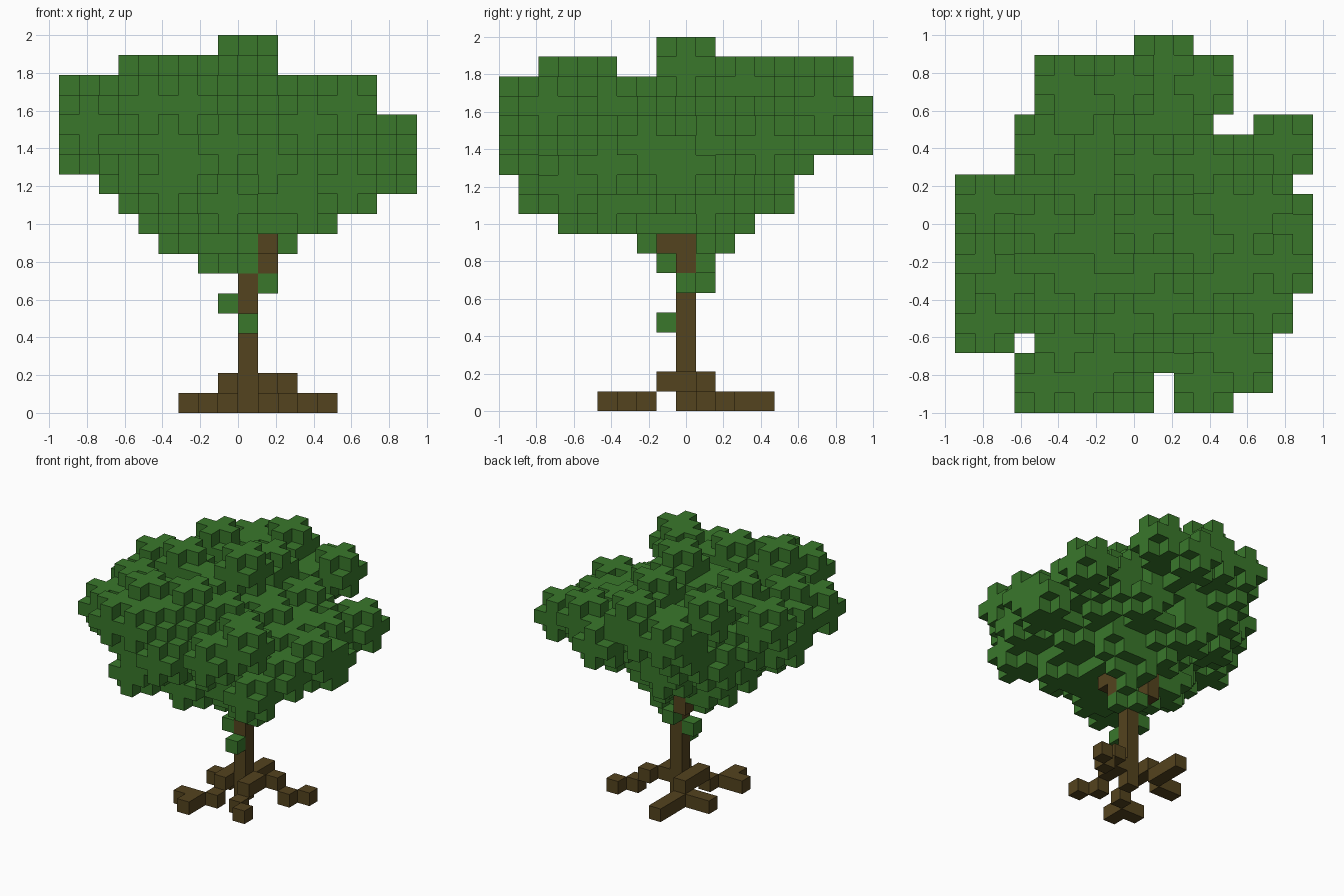
import bpy
import bmesh
import math
import random
from itertools import product
from mathutils import Vector

random.seed(4)
if "Cube" in bpy.data.objects:
    bpy.data.objects.remove(bpy.data.objects["Cube"], do_unlink=True)

CELL = 2 / 19                       # edge of one block
ORIGIN = Vector((9, 9.5, 0))        # block coordinates of the model centre
AXES = [Vector(a) for a in ((1, 0, 0), (0, 1, 0), (0, 0, 1))]


def make_material(name, colour):
    mat = bpy.data.materials.new(name)
    mat.use_nodes = True
    mat.diffuse_color = (*colour, 1)
    bsdf = mat.node_tree.nodes["Principled BSDF"]
    bsdf.inputs["Base Color"].default_value = (*colour, 1)
    bsdf.inputs["Roughness"].default_value = 0.9
    return mat


def build_blocks(name, cells, mat):
    """Skin a set of block coordinates, leaving out faces between blocks."""
    cells = set(cells)
    bm = bmesh.new()
    for cell in cells:
        middle = Vector(cell) + Vector((0.5, 0.5, 0.5))
        for n, side in product(range(3), (-1, 1)):
            step = AXES[n] * side
            if tuple(int(c + s) for c, s in zip(cell, step)) in cells:
                continue
            u, v = AXES[(n + 1) % 3] / 2, AXES[(n + 2) % 3] / 2 * side
            centre = middle + step / 2
            corners = (centre - u - v, centre + u - v, centre + u + v, centre - u + v)
            bm.faces.new([bm.verts.new((p - ORIGIN) * CELL) for p in corners])
    bmesh.ops.remove_doubles(bm, verts=bm.verts, dist=CELL / 50)
    mesh = bpy.data.meshes.new(name)
    bm.to_mesh(mesh)
    bm.free()
    mesh.materials.append(mat)
    obj = bpy.data.objects.new(name, mesh)
    bpy.context.collection.objects.link(obj)
    return obj


bark = make_material("bark brown", (0.088, 0.056, 0.013))
leaf = make_material("leaf green", (0.041, 0.186, 0.024))

# Trunk forking into two branches under the crown
trunk = {(9, 9, k) for k in range(7)}
branches = {(10, 9, 7), (10, 9, 8), (10, 8, 8), (8, 10, 7), (8, 10, 8)}
build_blocks("trunk", trunk, bark)
build_blocks("branches", branches, bark)

# Roots: offsets from the trunk, an upper ring and the lower tips
upper = [(-1, -1), (-1, 0), (-1, 1), (1, -1), (1, 0), (2, 1)]
lower = {
    "front_left_root": [(1, -2), (2, -3)],
    "front_right_root": [(-1, -2), (-2, -3), (-2, -4), (-3, -3)],
    "left_root": [(3, 1), (4, 2)],
    "right_root": [(-2, 1), (-3, 1)],
    "back_root": [(-1, 2), (-1, 3), (-1, 4)],
}
build_blocks("root_crown", [(9 + a, 9 + b, 1) for a, b in upper], bark)
for name, tips in lower.items():
    build_blocks(name, [(9 + a, 9 + b, 0) for a, b in tips], bark)

# Crown limits: x and y range of every layer, starting at layer seven
LAYERS = dict(enumerate([
    (7, 9, 8, 10), (5, 11, 7, 11), (4, 13, 3, 12), (3, 15, 1, 14),
    (2, 17, 1, 14), (0, 17, 0, 15), (0, 17, 0, 18), (0, 17, 0, 18),
    (0, 15, 0, 18), (0, 15, 0, 17), (3, 10, 2, 17), (8, 10, 8, 10)], 7))
# Crown footprint: x range of every row from front to back
ROWS = ([(3, 13)] + [(3, 15)] * 2 + [(0, 15)] + [(0, 16)] * 2 + [(0, 17)] * 5
        + [(0, 16)] + [(3, 17)] * 3 + [(4, 13)] * 3 + [(9, 11)])
NOTCHES = {(13, 14), (14, 14), (3, 3), (10, 0), (10, 1)}


def allowed(i, j, k):
    if k not in LAYERS or not 0 <= j < len(ROWS) or (i, j) in NOTCHES:
        return False
    a, b, c, d = LAYERS[k]
    if not (a <= i <= b and c <= j <= d and ROWS[j][0] <= i <= ROWS[j][1]):
        return False
    if k == 17 and j in (6, 7) or k == 16 and i > 11 and 6 <= j <= 13:
        return False
    return not (k == 8 and i >= 10 and j <= 9)


def spread(cell):
    """Distance from the axis of the layer: 0 in the middle, 1 at the rim."""
    a, b, c, d = LAYERS[cell[2]]
    return math.hypot((2 * cell[0] - a - b) / (b - a + 1),
                      (2 * cell[1] - c - d) / (d - c + 1))


def shadows(cell):
    i, j, k = cell
    return {("x", j, k), ("y", i, k), ("z", i, j)}


def clump(cell, offsets):
    return [tuple(c + o for c, o in zip(cell, off)) for off in offsets]


space = [c for c in product(range(18), range(19), LAYERS) if allowed(*c)]
tuft = [o for o in product((-1, 0, 1), repeat=3) if sum(map(abs, o)) <= 2]
fits = [c for c in space if all(allowed(*p) for p in clump(c, tuft))]

# Solid middle of the crown
core_limit = {15: 0.45, 16: 0.25, 17: 0, 18: 0}
crown = {c for c in space if c[2] > 8 and spread(c) < core_limit.get(c[2], 0.62)}

# Tufts at the outstanding lumps, then evenly scattered over the surface
tufts = [c for c in [(8, 9, 8), (9, 9, 17), (8, 16, 16), (4, 13, 16), (12, 16, 15),
                     (16, 13, 13), (1, 10, 15), (4, 1, 15), (10, 17, 14),
                     (14, 2, 15), (13, 3, 15), (8, 4, 16)] if c in fits]
rim = [c for c in fits if 0.4 < spread(c) < 1]
for c in random.sample(rim, len(rim)):
    if all(math.dist(c, t) > 2.3 for t in tufts):
        tufts.append(c)
for c in tufts:
    crown.update(clump(c, tuft))

# Tufts, then single leaves, until the crown reaches all its limits
seen = {s for c in crown for s in shadows(c)}
for centres, offsets in ((fits, tuft), (space, [(0, 0, 0)])):
    for c in sorted(centres, key=lambda c: spread(c) + random.random() * 0.35):
        cells = clump(c, offsets)
        reach = {s for p in cells for s in shadows(p)}
        if not reach <= seen:
            seen |= reach
            crown.update(cells)
build_blocks("leaf_crown", crown - branches, leaf)

# Loose leaves along the trunk
loose = [(9, 8, 4), (8, 9, 5), (10, 9, 6), (9, 10, 6), (10, 10, 7)]
build_blocks("trunk_leaves", loose, leaf)
